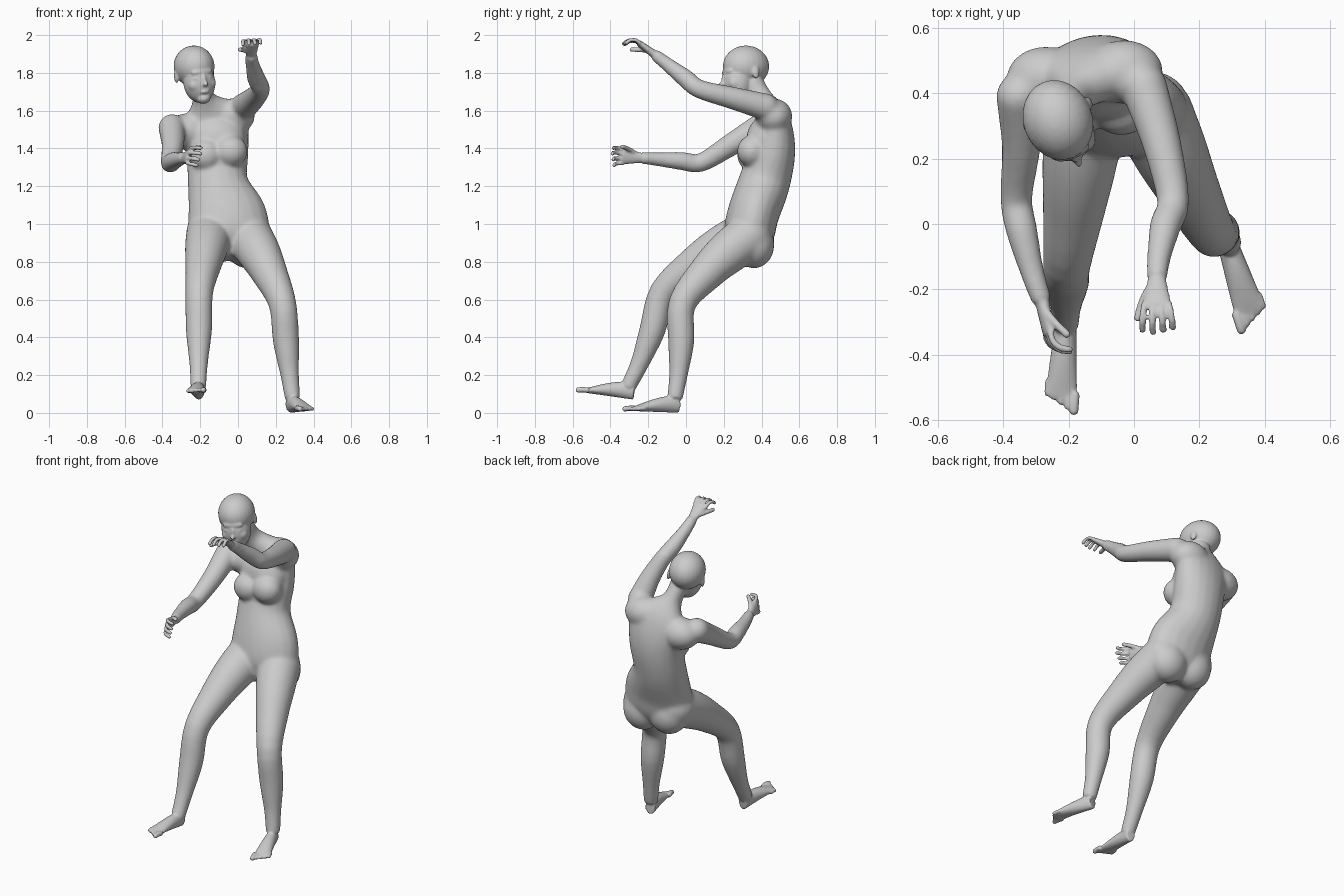
import bpy, bmesh, math
from mathutils import Vector, Matrix

cube = bpy.data.objects.get("Cube")
if cube:
    bpy.data.objects.remove(cube)

skin = bpy.data.materials.new("neutral grey")
skin.use_nodes = True
grey = (.6, .6, .6, 1)
skin.diffuse_color = grey
skin.node_tree.nodes["Principled BSDF"].inputs["Base Color"].default_value = grey

bm = bmesh.new()
RIGHT, LEFT = -1, 1
across_body = Vector((1, .1, .2))
upward = Vector((0, 0, 1))


def refine(stations, steps=4):
    """Smooth curve through stations of (x, y, z, side radius, depth radius)."""
    knots = [Vector(station) for station in stations]
    knots = [2 * knots[0] - knots[1]] + knots + [2 * knots[-1] - knots[-2]]
    curve = []
    for before, start, end, after in zip(knots, knots[1:], knots[2:], knots[3:]):
        leave, arrive = (end - before) / 2, (after - start) / 2
        for step in range(steps):
            t = step / steps
            ease = t * t * (3 - 2 * t)
            curve.append(start.lerp(end, ease) + leave * t * (1 - t) ** 2 - arrive * t * t * (1 - t))
    return curve + [knots[-2]]


def loft(stations, side, sides=20):
    """Closed tube of elliptical rings square to its path."""
    points = refine(stations)
    last = len(points) - 1
    rings = []
    for i, point in enumerate(points):
        tangent = (points[min(i + 1, last)] - points[max(i - 1, 0)]).to_3d().normalized()
        u = (side - tangent * tangent.dot(side)).normalized()
        v = tangent.cross(u)
        ring = []
        for k in range(sides):
            angle = math.tau * k / sides
            offset = u * point[3] * math.cos(angle) + v * point[4] * math.sin(angle)
            ring.append(bm.verts.new(point.to_3d() + offset))
        rings.append(ring)
    for lower, upper in zip(rings, rings[1:]):
        for k in range(sides):
            j = (k + 1) % sides
            bm.faces.new((lower[k], lower[j], upper[j], upper[k]))
    bm.faces.new(rings[0][::-1])
    bm.faces.new(rings[-1])


def blob(centre, radii, frame=Matrix()):
    matrix = frame @ Matrix.Translation(centre) @ Matrix.Diagonal((*radii, 1))
    bmesh.ops.create_uvsphere(bm, u_segments=24, v_segments=16, radius=1, matrix=matrix)


def pair(middle, spread, radii):
    """Two matching rounded masses either side of a middle point."""
    for sign in (RIGHT, LEFT):
        blob(Vector(middle) + sign * Vector(spread), radii)


def limb(joints, profile, bow):
    """Two bones with a bulging outline; profile maps bone position to radius."""
    root, bend, end = joints
    stations = []
    for t, radius in profile:
        centre = root.lerp(bend, t) if t <= 1 else bend.lerp(end, t - 1)
        centre = centre + Vector(bow) * math.sin(math.pi * t)
        stations.append((*centre, radius, radius))
    loft(stations, across_body)
    blob(root, [profile[0][1]] * 3)


def digit(root, along, curl, length, radius, bend):
    """Finger or toe whose three joints turn progressively toward curl."""
    points = [root]
    for joint in range(3):
        angle = bend * joint
        step = along * math.cos(angle) + curl * math.sin(angle)
        points.append(points[-1] + step * length / 3)
    loft([(*point, radius, radius) for point in points], along.cross(curl), 10)
    blob(points[-1], (radius, radius, radius))


def hand(wrist, forward, thumbward, chirality):
    forward, thumbward = forward.normalized(), thumbward.normalized()
    palm = forward.cross(thumbward).normalized() * chirality
    stations = []
    for step in range(6):
        t = step / 4 - .25
        stations.append((*(wrist + forward * .1 * t), .028 + .018 * t, .022 - .006 * t))
    loft(stations, thumbward)
    for finger in range(4):
        spread = thumbward * (1.5 - finger) * .025
        length = .1 - .008 * abs(finger - 1)
        digit(wrist + forward * .09 + spread, (forward + spread * 4).normalized(), palm, length, .0105, .6)
    digit(wrist + forward * .02 + thumbward * .015, (forward + thumbward * .7 + palm * .3).normalized(),
          (forward + palm).normalized(), .095, .0125, .4)


def foot(heel, toe, inner):
    forward = (toe - heel).normalized()
    side = forward.cross(upward).normalized() * inner
    up = (upward - forward * forward.z).normalized()
    stations = []
    for step in range(6):
        t = step / 5
        thick = .012 + .034 * math.cos(t * math.pi / 2)
        stations.append((*(heel.lerp(toe, t * .9) + up * thick), .03 + .02 * t, thick))
    loft(stations, side)
    for toe_index in range(5):
        root = heel.lerp(toe, .84 - .03 * toe_index) + side * (2 - toe_index) * .021 + up * .016
        radius = .011 if toe_index else .015
        digit(root, forward, -up, .055 - .004 * toe_index, radius, .1)


def skin_over(name, voxel, iterations):
    """Fuse the gathered masses into one smoothed surface and start afresh."""
    bmesh.ops.recalc_face_normals(bm, faces=bm.faces)
    mesh = bpy.data.meshes.new(name)
    bm.to_mesh(mesh)
    bm.clear()
    mesh.materials.append(skin)
    result = bpy.data.objects.new(name, mesh)
    bpy.context.collection.objects.link(result)
    fuse = result.modifiers.new("fuse", "REMESH")
    fuse.mode = "VOXEL"
    fuse.voxel_size = voxel
    fuse.use_smooth_shade = True
    soften = result.modifiers.new("soften", "SMOOTH")
    soften.factor = .5
    soften.iterations = iterations
    return result


# Torso, from pelvis floor to the top of the neck
loft([(-.03, .3, .82, .1, .07), (-.04, .33, .93, .2, .13), (-.06, .355, 1.05, .21, .137),
      (-.107, .415, 1.22, .16, .137), (-.11, .46, 1.4, .168, .12), (-.14, .455, 1.55, .185, .09),
      (-.18, .4, 1.66, .063, .063), (-.205, .34, 1.76, .06, .064)], across_body)

# Buttocks, bust, ribcage and shoulders
pair((-.04, .36, .9), (.09, 0, -.01), (.12, .108, .125))
pair((-.105, .35, 1.375), (.066, 0, .01), (.09, .08, .085))
blob((-.11, .42, 1.45), (.15, .1, .12))
pair((-.15, .455, 1.53), (.12, .01, .04), (.12, .098, .095))

# Arms
arm_profile = ((0, .072), (.5, .06), (1, .05), (1.3, .049), (1.7, .038), (2, .032))
right_wrist, left_wrist = Vector((-.28, -.24, 1.35)), Vector((.07, -.17, 1.9))
right_arm = (Vector((-.35, .39, 1.51)), Vector((-.36, .08, 1.325)), right_wrist)
left_arm = (Vector((.03, .42, 1.62)), Vector((.12, .07, 1.715)), left_wrist)
for joints in (right_arm, left_arm):
    limb(joints, arm_profile, (.01, 0, 0))

# Legs
leg_profile = ((0, .125), (.3, .115), (.6, .097), (1, .074), (1.35, .07), (1.7, .05), (2, .042))
right_leg = (Vector((-.15, .33, .95)), Vector((-.205, -.12, .64)), Vector((-.21, -.31, .13)))
left_leg = (Vector((.06, .33, .93)), Vector((.235, -.02, .58)), Vector((.29, -.06, .07)))
for joints in (right_leg, left_leg):
    limb(joints, leg_profile, (0, -.01, .025))
core = skin_over("core", .01, 12)

# Bring the softened core back so that finer parts can be added to it
surface = core.evaluated_get(bpy.context.evaluated_depsgraph_get())
bm.from_mesh(surface.to_mesh())
surface.to_mesh_clear()
bpy.data.objects.remove(core)

# Hands and feet
hand(right_wrist, Vector((.2, -1, .1)), Vector((.2, 0, 1)), RIGHT)
hand(left_wrist, Vector((0, -.8, .58)), Vector((-1, 0, -.1)), LEFT)
foot(Vector((-.207, -.28, .07)), Vector((-.225, -.56, .11)), RIGHT)
foot(Vector((.28, -.04, 0)), Vector((.365, -.3, .01)), LEFT)

# Head, turned and tilted
head = (Matrix.Translation((-.225, .31, 1.8)) @ Matrix.Rotation(math.radians(21), 4, "Z")
        @ Matrix.Rotation(math.radians(-7), 4, "Y"))
features = {
    "cranium": ((0, .01, .035), (.106, .125, .11)),
    "face": ((0, -.04, -.05), (.085, .083, .11)),
    "chin": ((0, -.075, -.135), (.038, .04, .03)),
    "nose tip": ((0, -.13, -.06), (.013, .018, .012)),
    "nose bridge": ((0, -.118, -.04), (.01, .016, .034)),
    "lips": ((0, -.112, -.1), (.025, .012, .011)),
    "brow": ((0, -.096, .005), (.06, .022, .022)),
}
for centre, radii in features.values():
    blob(centre, radii, head)
for sign in (RIGHT, LEFT):
    eye, cheek, ear = (sign * .034, -.1, -.026), (sign * .045, -.075, -.06), (sign * .102, .025, -.01)
    blob(eye, (.02, .014, .01), head)
    blob(cheek, (.032, .035, .035), head)
    blob(ear, (.01, .02, .034), head)

# One continuous skin over everything
body = skin_over("body", .006, 4)
facet = body.modifiers.new("facet", "DECIMATE")
facet.ratio = .3
